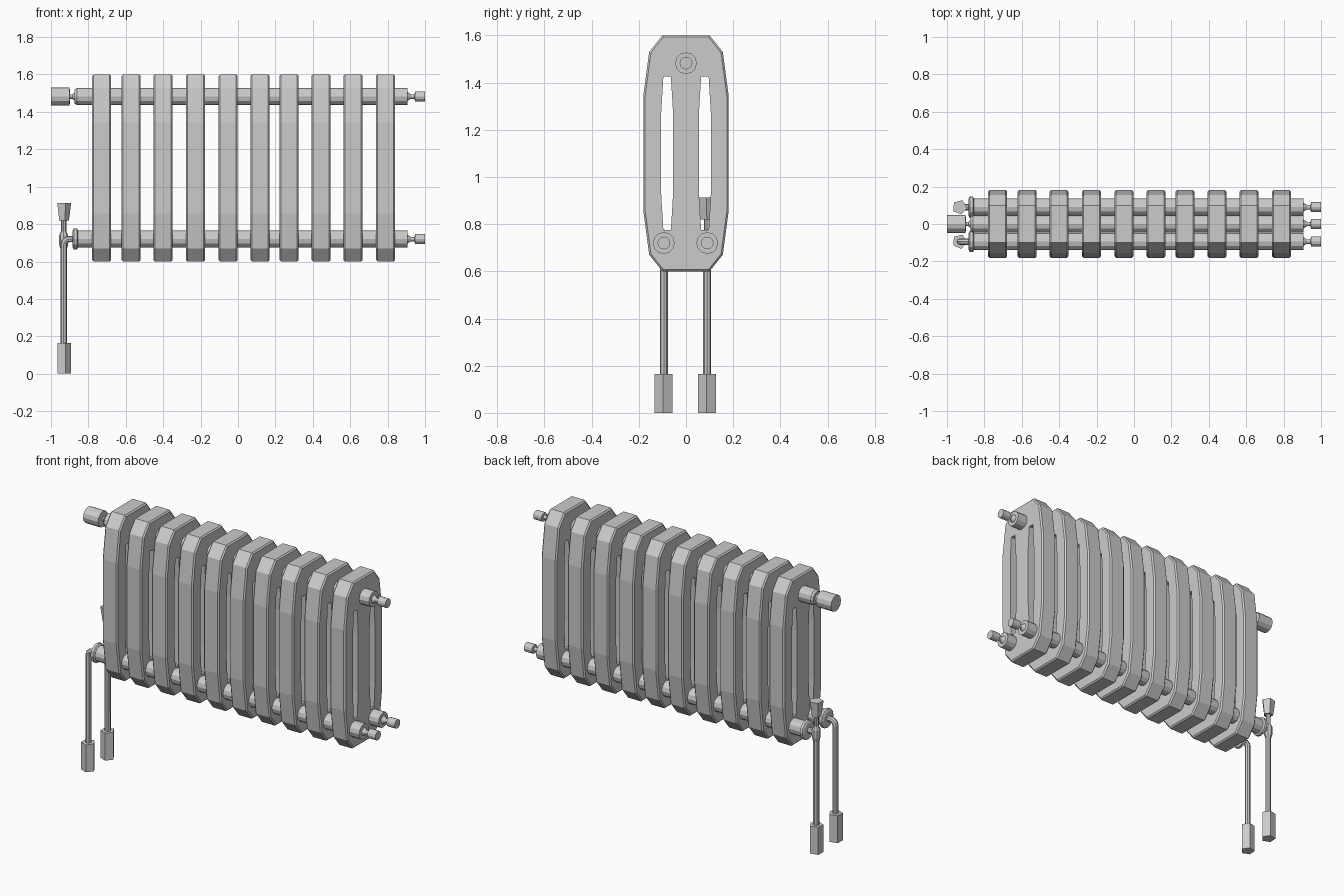
import bpy, bmesh, math
from mathutils import Vector, Matrix

cube = bpy.data.objects.get("Cube")
if cube:
    bpy.data.objects.remove(cube, do_unlink=True)

GREY = (0.6, 0.6, 0.6, 1)
metal = bpy.data.materials.new("light_grey_metal")
metal.use_nodes = True
metal.diffuse_color = GREY
metal.node_tree.nodes["Principled BSDF"].inputs["Base Color"].default_value = GREY


def add_object(name, mesh, location=(0, 0, 0)):
    obj = bpy.data.objects.new(name, mesh)
    obj.location = location
    bpy.context.collection.objects.link(obj)
    return obj


def finish(bm, name):
    bmesh.ops.recalc_face_normals(bm, faces=bm.faces)
    mesh = bpy.data.meshes.new(name)
    bm.to_mesh(mesh)
    bm.free()
    mesh.materials.append(metal)
    return mesh


def lathe(name, profile, location, axis="x", sides=12, turn=0.0):
    """Closed faceted solid from (position, radius) rings along an axis."""
    bm = bmesh.new()
    rings = []
    for pos, radius in profile:
        ring = []
        for i in range(sides):
            a = turn + math.tau * i / sides
            u, v = radius * math.cos(a), radius * math.sin(a)
            ring.append(bm.verts.new((pos, u, v) if axis == "x" else (u, v, pos)))
        rings.append(ring)
    for lower, upper in zip(rings, rings[1:]):
        for i in range(sides):
            j = (i + 1) % sides
            bm.faces.new((lower[i], lower[j], upper[j], upper[i]))
    bm.faces.new(rings[0])
    bm.faces.new(rings[-1])
    return add_object(name, finish(bm, name), location)


def tube(name, points, radius):
    """Faceted tube following a path."""
    curve = bpy.data.curves.new(name, "CURVE")
    curve.dimensions = "3D"
    curve.bevel_depth = radius
    curve.bevel_resolution = 2
    curve.use_fill_caps = True
    spline = curve.splines.new("POLY")
    spline.points.add(len(points) - 1)
    for p, co in zip(spline.points, points):
        p.co = (*co, 1)
        p.radius = 1
    spline.use_smooth = False
    curve.materials.append(metal)
    return add_object(name, curve)


# Radiator section: octagon-like outline with two tall slots
MID = 1.1
THICK = 0.102


def mirrored_loop(quarter, centre_y):
    """Full loop from a quarter outline given as (half width, half height)."""
    q = list(quarter)
    right = q + [(w, -h) for w, h in reversed(q)]
    loop = right + [(-w, h) for w, h in reversed(right)]
    return [(centre_y + w, MID + h) for w, h in loop]


def section_mesh():
    bm = bmesh.new()
    loops = [mirrored_loop([(0.1, 0.5), (0.156, 0.43), (0.181, 0.243)], 0)]
    for side in (-1, 1):
        loops.append(mirrored_loop([(0.016, 0.325), (0.025, 0.175)], side * 0.08))
    edges = []
    for loop in loops:
        vs = [bm.verts.new((-THICK / 2, y, z)) for y, z in loop]
        edges += [bm.edges.new((a, b)) for a, b in zip(vs, vs[1:] + vs[:1])]
    bmesh.ops.triangle_fill(bm, edges=edges, use_beauty=True)
    ext = bmesh.ops.extrude_face_region(bm, geom=list(bm.faces), use_keep_orig=True)
    new = [g for g in ext["geom"] if isinstance(g, bmesh.types.BMVert)]
    bmesh.ops.translate(bm, verts=new, vec=(THICK, 0, 0))
    bmesh.ops.recalc_face_normals(bm, faces=bm.faces)
    # Chamfer only the outer rims
    rim = [e for e in bm.edges
           if e.calc_face_angle(0) > 1.2
           and all(abs(v.co.y) > 0.11 or abs(v.co.z - MID) > 0.4 for v in e.verts)]
    bmesh.ops.bevel(bm, geom=rim, offset=0.008, segments=1, affect="EDGES")
    return finish(bm, "section")


section = section_mesh()
centres = (-0.729, -0.571, -0.401, -0.227, -0.053, 0.118, 0.273, 0.444, 0.615, 0.789)
for n, x in enumerate(centres):
    add_object(f"section_{n + 1}", section, (x, 0, 0))

# Header pipes, each with a small plug on the left end
END = 0.906
headers = {"top": (0, 1.482), "front": (-0.094, 0.72), "back": (0.09, 0.72)}
for label, (y, z) in headers.items():
    lathe(f"{label}_header_pipe",
          [(-0.874, 0.036), (-0.862, 0.046), (END, 0.046)], (0, y, z))
    lathe(f"{label}_end_plug",
          [(END, 0.024), (0.924, 0.012), (0.944, 0.012), (0.946, 0.027), (1, 0.027)],
          (0, y, z))

# Air vent on the top pipe
lathe("air_vent", [(-1, 0.048), (-0.9, 0.048), (-0.898, 0.012),
                   (-0.885, 0.012), (-0.87, 0.024)], (0, 0, 1.482))

# Supply lines: flange, bent pipe and five-sided foot
PX = -0.932
TURN = math.radians(-76)
for label in ("front", "back"):
    y, z = headers[label]
    lathe(f"{label}_flange", [(-0.884, 0.045), (-0.878, 0.057), (-0.862, 0.057),
                              (-0.855, 0.045)], (0, y, z))
    path = [(-0.87, y, z)]
    for i in range(4):
        a = math.radians(90 + 30 * i)
        path.append((PX + 0.03 * (1 + math.cos(a)), y, z - 0.03 * (1 - math.sin(a))))
    path.append((PX, y, 0.15))
    tube(f"{label}_supply_pipe", path, 0.017)
    lathe(f"{label}_pipe_foot", [(0, 0.04), (0.165, 0.04)], (PX, y, 0), "z", 5, TURN)

# Valve on the back line
y, z = headers["back"]
lathe("valve_body", [(z - 0.05, 0.018), (z - 0.03, 0.024), (z + 0.02, 0.024),
                     (z + 0.04, 0.014), (0.83, 0.014)], (PX, y, 0), "z", 8)
lathe("valve_knob", [(0.82, 0.028), (0.912, 0.04)], (PX, y, 0), "z", 5, TURN)
